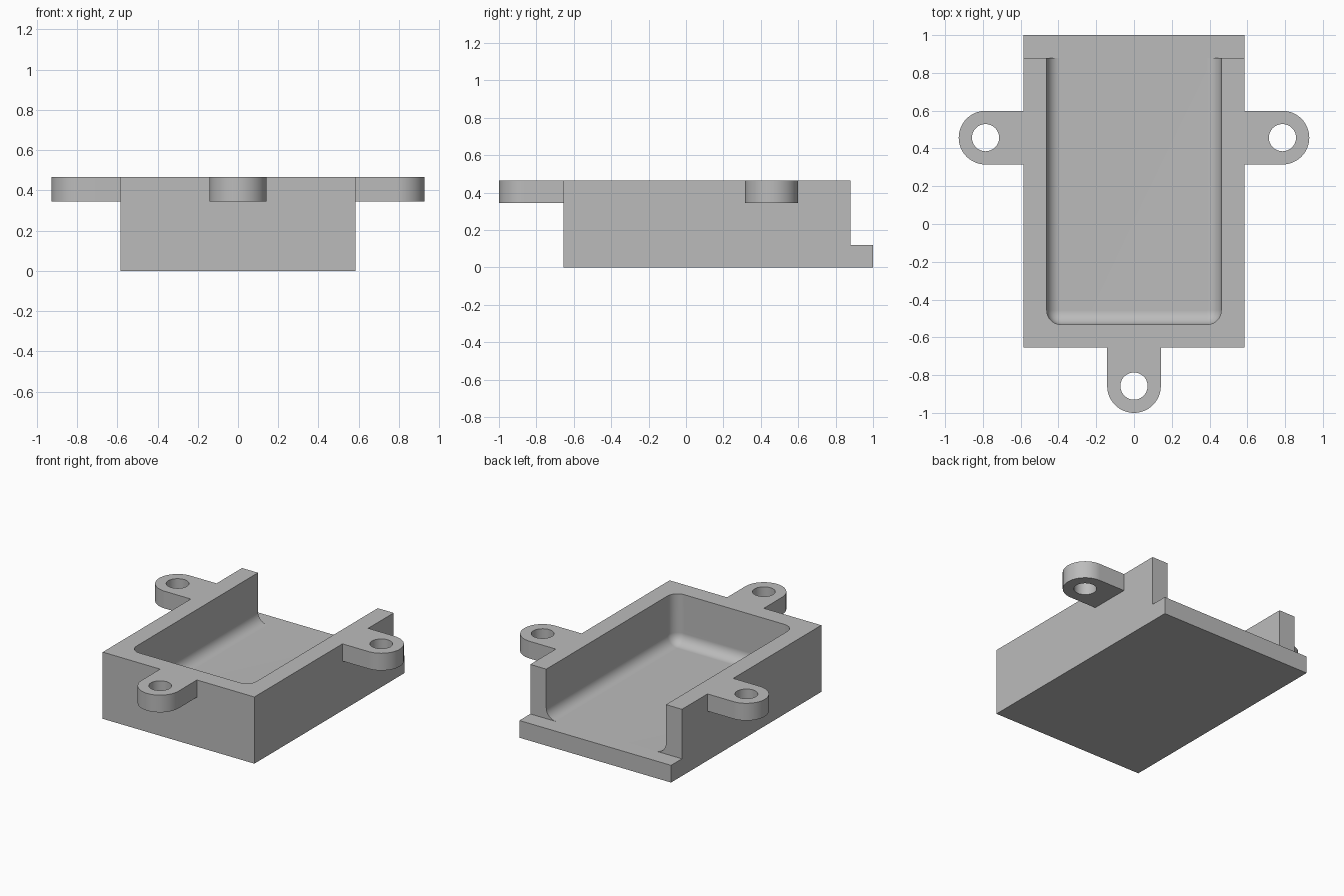
import bpy, bmesh, math
from mathutils import Matrix, Vector

if "Cube" in bpy.data.objects:
    bpy.data.objects.remove(bpy.data.objects["Cube"], do_unlink=True)

HALF_W, FRONT, BACK, LIP = 0.585, -0.655, 0.88, 1.0
FLOOR, TOP, WALL, FILLET = 0.12, 0.465, 0.123, 0.075
EAR_R, HOLE_R, EAR_Z = 0.142, 0.072, 0.345

grey = bpy.data.materials.new("plain grey")
grey.use_nodes = True
grey.diffuse_color = (0.5, 0.5, 0.5, 1)
grey.node_tree.nodes["Principled BSDF"].inputs["Base Color"].default_value = (0.5, 0.5, 0.5, 1)


def make(name, bm):
    bmesh.ops.recalc_face_normals(bm, faces=bm.faces)
    mesh = bpy.data.meshes.new(name)
    bm.to_mesh(mesh)
    bm.free()
    mesh.materials.append(grey)
    obj = bpy.data.objects.new(name, mesh)
    bpy.context.collection.objects.link(obj)
    return obj


def box(lo, hi):
    lo, hi = Vector(lo), Vector(hi)
    bm = bmesh.new()
    size = Matrix.Diagonal((*(hi - lo), 1))
    bmesh.ops.create_cube(bm, size=1, matrix=Matrix.Translation((lo + hi) / 2) @ size)
    return bm


def activate(obj):
    bpy.ops.object.select_all(action='DESELECT')
    obj.select_set(True)
    bpy.context.view_layer.objects.active = obj


def cut(obj, cutter):
    mod = obj.modifiers.new("cut", 'BOOLEAN')
    mod.operation, mod.solver, mod.object = 'DIFFERENCE', 'EXACT', cutter
    activate(obj)
    bpy.ops.object.modifier_apply(modifier=mod.name)
    bpy.data.objects.remove(cutter, do_unlink=True)


def smooth(obj):
    activate(obj)
    bpy.ops.object.shade_smooth_by_angle(angle=math.radians(30))
    weighted = obj.modifiers.new("weighted normals", 'WEIGHTED_NORMAL')
    weighted.keep_sharp = True


# Tray with a filleted pocket that is open at the back
tray = make("tray", box((-HALF_W, FRONT, 0), (HALF_W, BACK, TOP)))
inner = HALF_W - WALL
bm = box((-inner, FRONT + WALL, FLOOR), (inner, LIP + 0.2, TOP + 0.2))


def is_filleted(edge):
    a, b = (v.co for v in edge.verts)
    mid = (a + b) / 2
    low = mid.z < FLOOR + 0.01 and mid.y < LIP
    front_corner = abs(a.z - b.z) > 0.1 and mid.y < 0
    return low or front_corner


bmesh.ops.bevel(bm, geom=[e for e in bm.edges if is_filleted(e)], offset=FILLET,
                segments=8, profile=0.5, affect='EDGES')
cut(tray, make("pocket_cutter", bm))
smooth(tray)

# Low sill continuing the floor past the open end
make("back_sill", box((-HALF_W, BACK, 0), (HALF_W, LIP, FLOOR)))


# Rounded mounting ears, pointing along `angle` from the tray walls
def ear(name, centre, angle, reach):
    bm = bmesh.new()
    steps = 32
    outline = [(-reach, EAR_R), (-reach, -EAR_R)]
    for i in range(steps + 1):
        t = math.pi * (i / steps - 0.5)
        outline.append((EAR_R * math.cos(t), EAR_R * math.sin(t)))
    face = bm.faces.new([bm.verts.new((x, y, EAR_Z)) for x, y in outline])
    top = bmesh.ops.extrude_face_region(bm, geom=[face])["geom"]
    bmesh.ops.translate(bm, vec=(0, 0, TOP - EAR_Z),
                        verts=[g for g in top if isinstance(g, bmesh.types.BMVert)])
    place = Matrix.Translation((*centre, 0)) @ Matrix.Rotation(angle, 4, 'Z')
    bm.transform(place)
    obj = make(name, bm)
    hole = bmesh.new()
    bmesh.ops.create_cone(hole, cap_ends=True, segments=48, radius1=HOLE_R, radius2=HOLE_R,
                          depth=0.5, matrix=Matrix.Translation((*centre, TOP)))
    cut(obj, make("hole_cutter", hole))
    smooth(obj)


SIDE_X, FRONT_Y = 0.786, -0.858
ear("left_ear", (SIDE_X, 0.457), 0, SIDE_X - HALF_W)
ear("right_ear", (-SIDE_X, 0.457), math.pi, SIDE_X - HALF_W)
ear("front_ear", (0, FRONT_Y), -math.pi / 2, FRONT - FRONT_Y)
